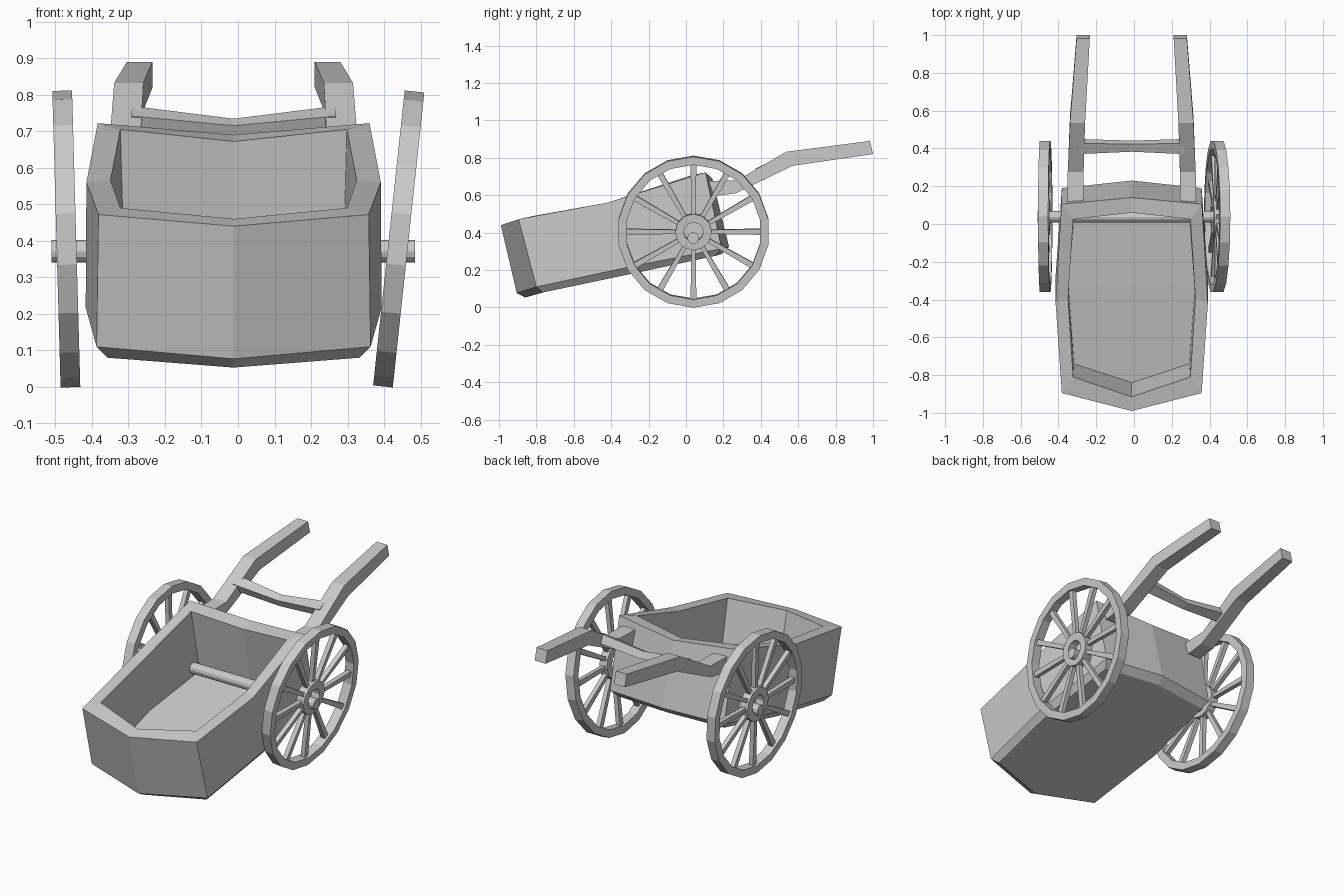
import bpy, bmesh
from math import sin, cos, pi, radians
from mathutils import Vector

if "Cube" in bpy.data.objects:
    bpy.data.objects.remove(bpy.data.objects["Cube"])

CX = -0.012  # body and handles sit slightly left of the wheels' centre


def make(name, verts, faces, loc=(0, 0, 0), rot=(0, 0, 0)):
    me = bpy.data.meshes.new(name)
    me.from_pydata([tuple(v) for v in verts], [], faces)
    bm = bmesh.new()
    bm.from_mesh(me)
    bmesh.ops.recalc_face_normals(bm, faces=bm.faces)
    bm.to_mesh(me)
    bm.free()
    ob = bpy.data.objects.new(name, me)
    ob.location, ob.rotation_euler = loc, rot
    bpy.context.collection.objects.link(ob)
    return ob


def bridge(a, b, n):
    """Quads between two closed rings of n points starting at a and b."""
    return [(a + i, a + (i + 1) % n, b + (i + 1) % n, b + i) for i in range(n)]


def loft(rings):
    """Solid through 4-point cross-sections."""
    verts = [v for r in rings for v in r]
    faces = [(3, 2, 1, 0), tuple(range(len(verts) - 4, len(verts)))]
    for k in range(len(rings) - 1):
        faces += bridge(4 * k, 4 * k + 4, 4)
    return verts, faces


# Cart body: right half of each ring, from front tip round to back middle
halves = [
    [(0, -.86, .053), (.345, -.765, .08), (.375, -.29, .18), (.345, .155, .275), (0, .19, .285)],   # underside
    [(0, -.905, .077), (.375, -.80, .11), (.405, -.30, .217), (.37, .19, .315), (0, .23, .325)],    # lower edge
    [(0, -.99, .44), (.37, -.895, .472), (.403, -.42, .56), (.372, .105, .722), (0, .14, .69)],     # outer rim
    [(0, -.915, .46), (.31, -.81, .49), (.337, -.39, .565), (.31, .025, .705), (0, .06, .672)],     # inner rim
    [(0, -.84, .13), (.305, -.74, .16), (.335, -.32, .25), (.30, .09, .335), (0, .125, .345)],      # floor
]
verts, faces = [], []
for h in halves:
    verts += h + [(-x, y, z) for x, y, z in h[3:0:-1]]
for k in range(4):
    faces += bridge(8 * k, 8 * k + 8, 8)
for o in (0, 32):
    faces += [(o, o + 1, o + 2, o + 6, o + 7), (o + 2, o + 3, o + 4, o + 5, o + 6)]
make("cart_body", verts, faces, (CX, 0, 0))

# Handles: (centre x, half width, bottom y, bottom z, top y, top z)
path = [(.297, .042, .15, .595, .12, .676),
        (.297, .042, .265, .610, .275, .680),
        (.287, .040, .57, .757, .535, .832),
        (.257, .035, 1.0, .820, .983, .890)]
for side, s in (("left", -1), ("right", 1)):
    rings = [[(s * (x - w), by, bz), (s * (x + w), by, bz),
              (s * (x + w), ty, tz), (s * (x - w), ty, tz)]
             for x, w, by, bz, ty, tz in path]
    make(side + "_handle", *loft(rings), (CX, 0, 0))

# Crossbar sagging in the middle, tilted with the handles
rings = []
for x, y, z, d, t in ((-.28, .41, .732, .032, .026), (0, .412, .705, .022, .022), (.28, .41, .732, .032, .026)):
    u, v = Vector((0, .9, .43)) * d, Vector((0, -.43, .9)) * t
    c = Vector((x, y, z))
    rings.append([c - u - v, c + u - v, c + u + v, c - u + v])
make("crossbar", *loft(rings), (CX, 0, 0))


def hoop(r_out, r_in, half, n, base):
    """Flat-sided ring around the x axis."""
    verts, faces = [], []
    prof = [(r_out, -half), (r_out, half), (r_in, half), (r_in, -half)]
    for r, x in prof:
        verts += [(x, r * sin(2 * pi * i / n), r * cos(2 * pi * i / n)) for i in range(n)]
    for k in range(4):
        faces += bridge(base + k * n, base + (k + 1) % 4 * n, n)
    return verts, faces


def wheel(name, x, tilt):
    verts, faces = hoop(.406, .362, .027, 18, 0)          # rim
    v, f = hoop(.098, .052, .025, 12, len(verts))         # hub
    verts, faces = verts + v, faces + f
    for i in range(12):                                   # spokes
        a = 2 * pi * i / 12
        out, tan = Vector((0, sin(a), cos(a))), Vector((0, cos(a), -sin(a)))
        ring = []
        for r, w in ((.085, .011), (.37, .016)):
            ring.append([out * r + tan * (p * w) + Vector((q * .013, 0, 0))
                         for p, q in ((-1, -1), (1, -1), (1, 1), (-1, 1))])
        v, f = loft(ring)
        b = len(verts)
        verts += v
        faces += [tuple(b + j for j in q) for q in f]
    make(name, verts, faces, (x, .04, .405), (0, radians(tilt), 0))


wheel("right_wheel", .44, 6.1)
wheel("left_wheel", -.47, -1.6)

# Axle running through the body
bpy.ops.mesh.primitive_cylinder_add(vertices=12, radius=.031, depth=.994,
                                    location=(-.013, .038, .371), rotation=(0, pi / 2, 0))
bpy.context.object.name = "axle"
